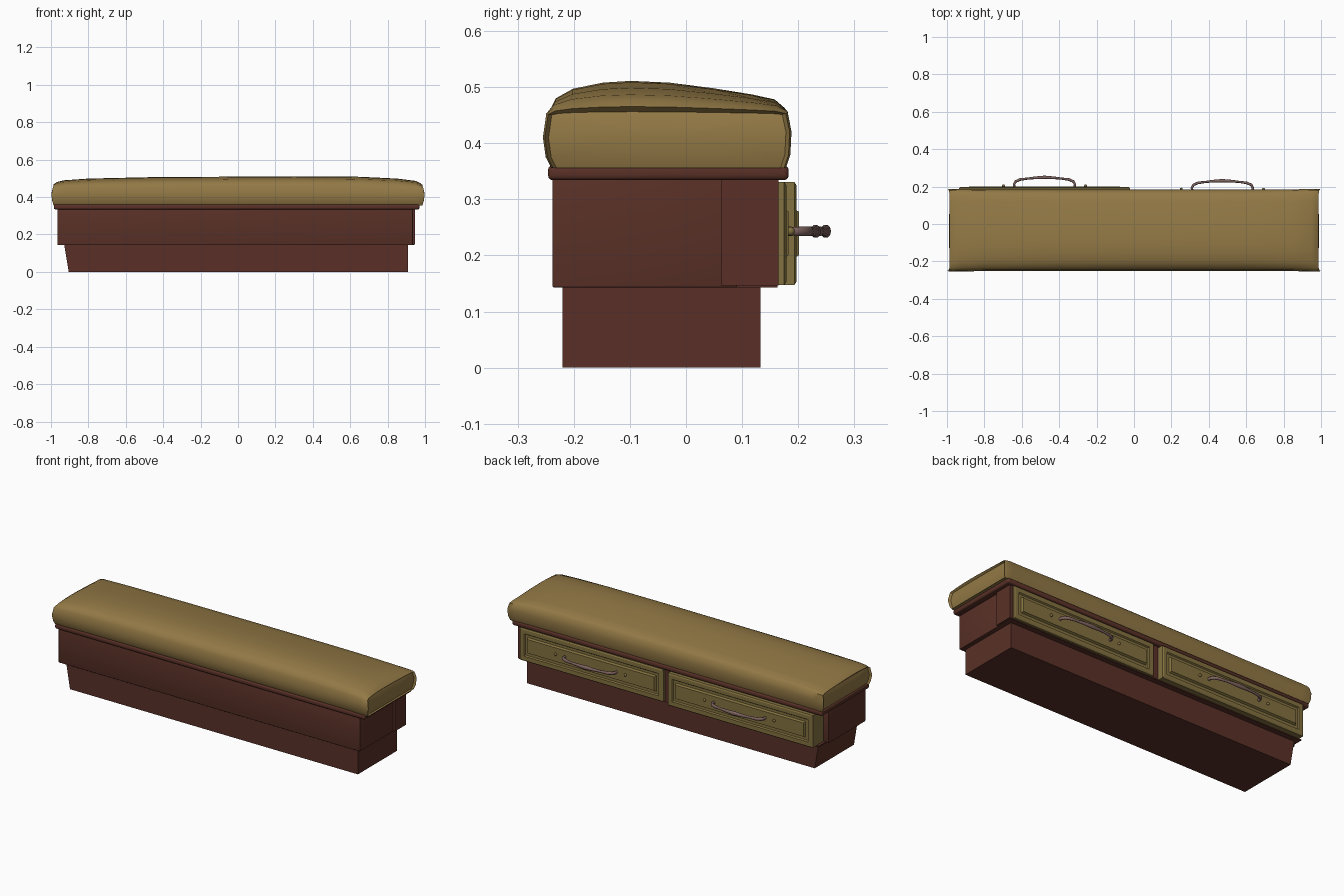
import bpy, bmesh, math

if "Cube" in bpy.data.objects:
    bpy.data.objects.remove(bpy.data.objects["Cube"])


def material(name, rgb):
    m = bpy.data.materials.new(name)
    m.diffuse_color = (*rgb, 1)
    m.use_nodes = True
    m.node_tree.nodes["Principled BSDF"].inputs["Base Color"].default_value = m.diffuse_color
    return m


GOLD = material("gold fabric", (0.29, 0.19, 0.06))
OLIVE = material("olive gold paint", (0.225, 0.165, 0.05))
BROWN = material("dark red wood", (0.10, 0.030, 0.020))
METAL = material("pinkish metal", (0.21, 0.125, 0.115))


def finish(bm, name, mat, smooth=None):
    bmesh.ops.recalc_face_normals(bm, faces=bm.faces)
    me = bpy.data.meshes.new(name)
    bm.to_mesh(me)
    bm.free()
    ob = bpy.data.objects.new(name, me)
    bpy.context.collection.objects.link(ob)
    me.materials.append(mat)
    if smooth:
        bpy.ops.object.select_all(action='DESELECT')
        ob.select_set(True)
        bpy.context.view_layer.objects.active = ob
        bpy.ops.object.shade_smooth_by_angle(angle=math.radians(smooth))
    return ob


def box_mesh(x0, x1, y0, y1, z0, z1):
    bm = bmesh.new()
    bmesh.ops.create_cube(bm, size=1)
    for v in bm.verts:
        v.co.x = x1 if v.co.x > 0 else x0
        v.co.y = y1 if v.co.y > 0 else y0
        v.co.z = z1 if v.co.z > 0 else z0
    return bm


def box(name, mat, *dims, bevel=0.0):
    bm = box_mesh(*dims)
    if bevel:
        bmesh.ops.bevel(bm, geom=bm.edges[:], offset=bevel, segments=3,
                        profile=0.5, affect='EDGES')
    return finish(bm, name, mat, 40 if bevel else None)


# plinth, its left end leaning outward towards the top
bm = box_mesh(-0.905, 0.91, -0.22, 0.133, 0, 0.15)
for v in bm.verts:
    if v.co.z > 0.1 and v.co.x < 0:
        v.co.x = -0.93
finish(bm, "plinth", BROWN)

# carcass, uprights round the drawers and lid board
box("carcass", BROWN, -0.965, 0.935, -0.238, 0.095, 0.143, 0.337, bevel=0.003)
box("right_upright", BROWN, 0.925, 0.945, 0.062, 0.165, 0.146, 0.337)
box("middle_upright", BROWN, -0.018, 0.018, 0.09, 0.165, 0.146, 0.337)
box("drawer_rail", BROWN, -0.95, 0.94, 0.09, 0.163, 0.143, 0.149)
box("lid_board", BROWN, -0.985, 0.97, -0.246, 0.183, 0.334, 0.361, bevel=0.009)

# cushion: one cross-section lofted along x, crown flattened near the ends
profile = [(-0.24, 0.356), (-0.25, 0.375), (-0.255, 0.41), (-0.249, 0.455),
           (-0.236, 0.48), (-0.205, 0.497), (-0.15, 0.508), (-0.1, 0.511),
           (-0.03, 0.508), (0.05, 0.498), (0.12, 0.487), (0.162, 0.478),
           (0.181, 0.462), (0.188, 0.42), (0.186, 0.38), (0.178, 0.356)]
stations = [(-0.985, 0.955, 0.1), (-0.998, 0.985, 0.3), (-0.98, 1, 0.5),
            (-0.93, 0.995, 0.65), (-0.8, 0.985, 0.8), (-0.45, 0.98, 0.93),
            (0, 0.98, 0.97), (0.3, 0.98, 1), (0.65, 0.98, 0.96),
            (0.85, 0.985, 0.8), (0.95, 1, 0.6), (0.985, 1, 0.42),
            (0.998, 0.985, 0.25), (0.985, 0.955, 0.1)]
bm = bmesh.new()
rings = []
for x, sy, crown in stations:
    ring = []
    for y, z in profile:
        if z > 0.45:
            z = 0.45 + (z - 0.45) * crown
        # ends are pinched at top and bottom and bulge at mid height
        end = 0.012 * ((z - 0.41) / 0.05) ** 2 if abs(x) > 0.97 else 0
        px = x - math.copysign(min(end, 0.012), x)
        ring.append(bm.verts.new((px, -0.033 + (y + 0.033) * sy, z)))
    rings.append(ring)
n = len(profile)
for a, b in zip(rings, rings[1:]):
    for i in range(n):
        j = (i + 1) % n
        bm.faces.new((a[i], a[j], b[j], b[i]))
for ring in (rings[0], rings[-1]):
    mid = bm.verts.new((math.copysign(0.99, ring[0].co.x), -0.033, 0.41))
    for i in range(n):
        bm.faces.new((ring[i], ring[(i + 1) % n], mid))
finish(bm, "cushion", GOLD, 50)


def drawer(side, x0, x1, front):
    # box with stepped panels inset into the front face
    bm = box_mesh(x0, x1, 0.09, front, 0.147, 0.331)
    bm.faces.ensure_lookup_table()
    bm.normal_update()
    face = max(bm.faces, key=lambda f: f.normal.y)
    for thick, depth in ((0.006, 0.004), (0.022, 0), (0.005, -0.007),
                         (0.014, 0), (0.006, 0.011)):
        bmesh.ops.inset_individual(bm, faces=[face], thickness=thick,
                                   depth=depth, use_even_offset=True)
    finish(bm, side + "_drawer", OLIVE)
    y, z, cx = front + 0.008, 0.243, (x0 + x1) / 2

    # bow handle: swept tube, thicker at the middle and at the feet
    bm = bmesh.new()
    path = [(-0.160, -0.012, 0.010), (-0.163, 0.010, 0.008),
            (-0.155, 0.026, 0.009), (-0.13, 0.037, 0.009),
            (-0.09, 0.042, 0.007), (-0.05, 0.046, 0.009), (0, 0.048, 0.012)]
    path += [(-px, py, r) for px, py, r in reversed(path[:-1])]
    tube = []
    for i, (px, py, r) in enumerate(path):
        p, q = path[max(i - 1, 0)], path[min(i + 1, len(path) - 1)]
        dx, dy = q[0] - p[0], q[1] - p[1]
        length = math.hypot(dx, dy)
        nx, ny = -dy / length, dx / length
        ring = []
        for k in range(10):
            a = math.tau * k / 10
            c = r * 0.8 * math.cos(a)
            ring.append(bm.verts.new((cx + px + nx * c, y + py + ny * c,
                                      z + r * math.sin(a))))
        tube.append(ring)
    for a, b in zip(tube, tube[1:]):
        for k in range(10):
            m = (k + 1) % 10
            bm.faces.new((a[k], a[m], b[m], b[k]))
    bm.faces.new(tube[0])
    bm.faces.new(tube[-1])
    finish(bm, side + "_handle", METAL, 50)

    # small studs either side of the handle
    for s, label in ((-1, "a"), (1, "b")):
        bm = bmesh.new()
        bmesh.ops.create_uvsphere(bm, u_segments=10, v_segments=6, radius=0.008)
        for v in bm.verts:
            v.co.x += cx + s * 0.22
            v.co.y += y + 0.003
            v.co.z += z
        finish(bm, side + "_stud_" + label, OLIVE, 60)


# left drawer stands slightly further out
drawer("left", -0.935, -0.022, 0.193)
drawer("right", 0.02, 0.925, 0.175)
